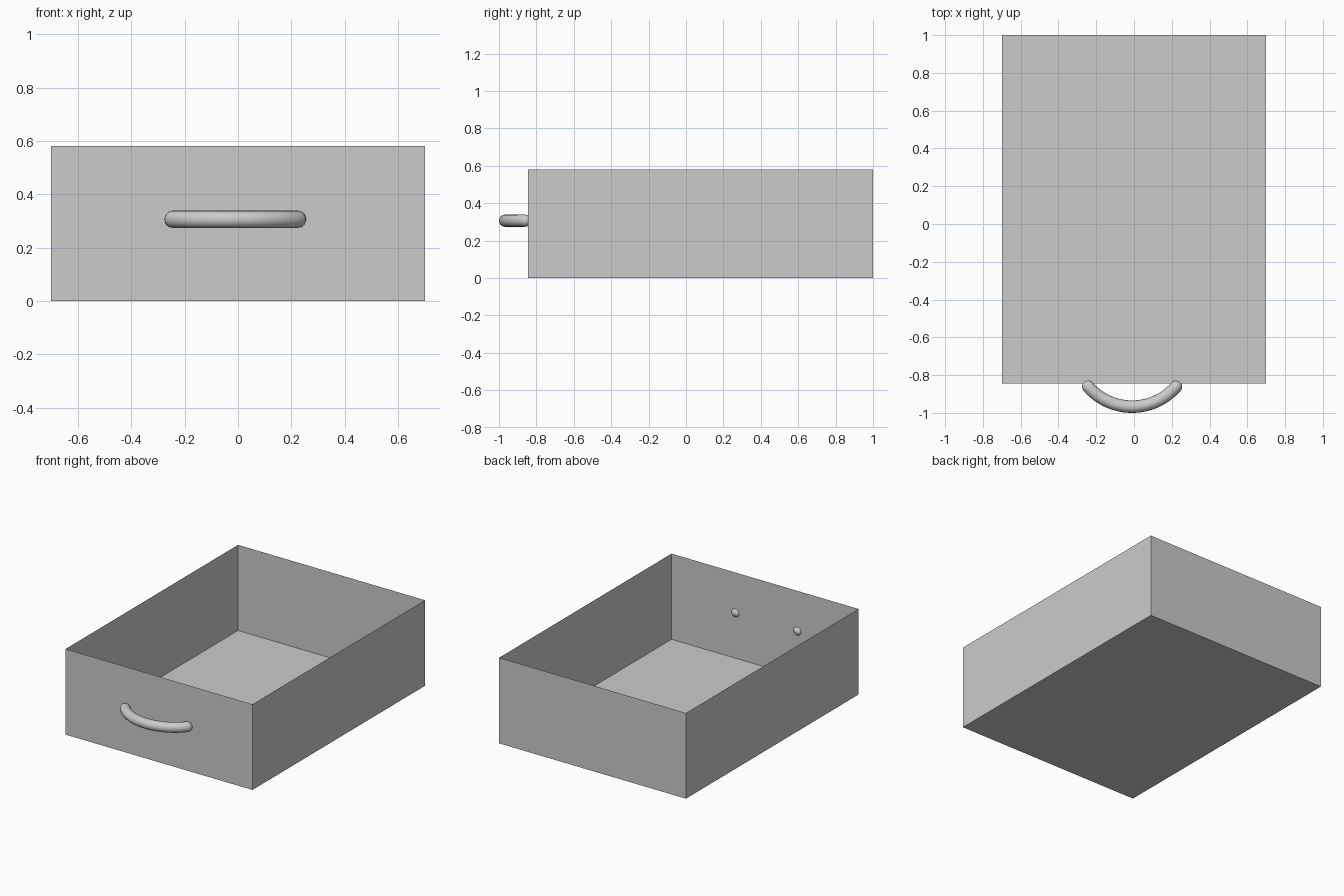
import bpy, bmesh, math
from mathutils import Vector

if "Cube" in bpy.data.objects:
    bpy.data.objects.remove(bpy.data.objects["Cube"])

X, Y0, Y1, H = 0.70, -0.845, 1.0, 0.58

# Open-topped drawer box with sheet-thin walls
bm = bmesh.new()
base = bm.faces.new([bm.verts.new(p) for p in
                     ((-X, Y0, 0), (X, Y0, 0), (X, Y1, 0), (-X, Y1, 0))])
for edge in list(base.edges):
    a, b = edge.verts
    ta, tb = [next((v for v in bm.verts if (v.co - (u.co + Vector((0, 0, H)))).length < 1e-6), None)
              or bm.verts.new(u.co + Vector((0, 0, H))) for u in (a, b)]
    bm.faces.new((a, b, tb, ta))
bmesh.ops.recalc_face_normals(bm, faces=bm.faces)
if base.normal.z > 0:
    bmesh.ops.reverse_faces(bm, faces=bm.faces)
mesh = bpy.data.meshes.new("drawer_box")
bm.to_mesh(mesh)
bm.free()
bpy.context.collection.objects.link(bpy.data.objects.new("drawer_box", mesh))

# Bow handle: arc-shaped tube with rounded ends just piercing the front wall
TUBE, HALF, Y_END, Y_MID, CX, CZ = 0.033, 0.232, -0.862, -0.967, -0.01, 0.306
sag = Y_END - Y_MID
R = (HALF ** 2 + sag ** 2) / (2 * sag)
sweep = math.asin(HALF / R)


def arc(t):
    return Vector((CX + R * math.sin(t), Y_MID + R - R * math.cos(t), CZ))


def cap(side):
    end, tangent = arc(side * sweep), Vector((side * math.cos(sweep), math.sin(sweep), 0))
    return [(end + tangent * TUBE * math.sin(a), math.cos(a))
            for a in (math.radians(d) for d in (20, 40, 58, 74, 86))]


n = 24
points = cap(-1)[::-1] + [(arc(sweep * (2 * i / n - 1)), 1) for i in range(n + 1)] + cap(1)
curve = bpy.data.curves.new("handle", 'CURVE')
curve.dimensions = '3D'
curve.bevel_depth = TUBE
curve.bevel_resolution = 6
curve.use_fill_caps = True
spline = curve.splines.new('POLY')
spline.points.add(len(points) - 1)
for p, (co, r) in zip(spline.points, points):
    p.co = (*co, 1)
    p.radius = r
handle = bpy.data.objects.new("handle", curve)
bpy.context.collection.objects.link(handle)
bpy.context.view_layer.objects.active = handle
handle.select_set(True)
bpy.ops.object.convert(target='MESH')
bpy.ops.object.shade_smooth_by_angle(angle=math.radians(40))
